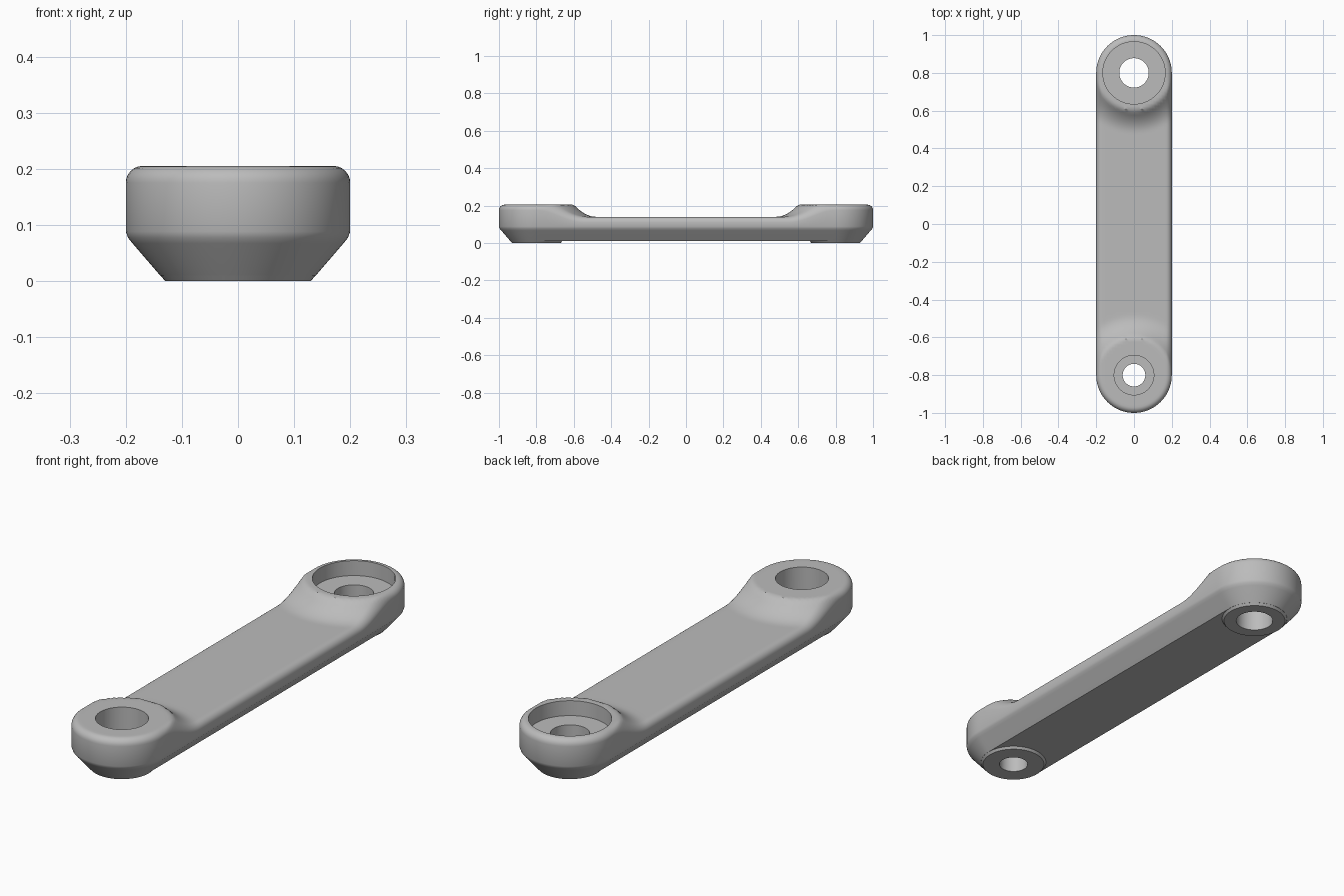
import bpy, bmesh, math

cube = bpy.data.objects.get("Cube")
if cube:
    bpy.data.objects.remove(cube, do_unlink=True)

R = 0.2            # half width of the arm
PIVOT = 0.8        # distance of each boss from the middle
ARM_TOP, BOSS_TOP = 0.14, 0.205
ROUND = 0.03       # rounding of the upper rim

metal = bpy.data.materials.new("grey metal")
metal.use_nodes = True
grey = (0.5, 0.5, 0.5, 1)
metal.diffuse_color = grey
metal.node_tree.nodes["Principled BSDF"].inputs["Base Color"].default_value = grey


def add_object(name, bm):
    mesh = bpy.data.meshes.new(name)
    bm.to_mesh(mesh)
    bm.free()
    mesh.materials.append(metal)
    obj = bpy.data.objects.new(name, mesh)
    bpy.context.collection.objects.link(obj)
    return obj


def cone(name, y, r_low, r_high, z_low, z_high):
    bm = bmesh.new()
    bmesh.ops.create_cone(bm, cap_ends=True, segments=64, radius1=r_low,
                          radius2=r_high, depth=z_high - z_low)
    bmesh.ops.translate(bm, verts=bm.verts, vec=(0, y, (z_low + z_high) / 2))
    return add_object(name, bm)


def outline(inset):
    """Rounded-end outline, shrunk by the inset."""
    r = R - inset
    arc, side = 40, 100
    points = []
    for sign in (1, -1):
        for i in range(arc):
            a = math.pi * i / arc
            points.append((sign * r * math.cos(a), sign * (PIVOT + r * math.sin(a))))
        for i in range(side):
            points.append((-sign * r, sign * PIVOT * (1 - 2 * i / side)))
    return points


def top_height(x, y):
    """Raised round bosses that sweep down to the flat arm."""
    d = math.hypot(x, abs(y) - PIVOT)
    if abs(y) > PIVOT or d <= R:
        return BOSS_TOP
    t = min(1, (d - R) / 0.12)
    return ARM_TOP + (BOSS_TOP - ARM_TOP) * (1 - t) ** 2


# Body: rings up the chamfer and wall, over the rounded rim, to the centre line
bm = bmesh.new()
rings = []
for inset, z in ((0.061, 0.01), (0.012, 0.067), (0.004, 0.077), (0, 0.088)):
    rings.append([bm.verts.new((x, y, z)) for x, y in outline(inset)])
rim = [ROUND * (1 - math.cos(math.pi / 2 * i / 6)) for i in range(7)]
flat = [ROUND + (R - ROUND) * i / 12 for i in range(1, 13)]
for inset in rim + flat:
    edge = max(0, ROUND - inset)
    drop = ROUND - math.sqrt(max(0, ROUND ** 2 - edge ** 2))
    rings.append([bm.verts.new((x, y, top_height(x, y) - drop))
                  for x, y in outline(inset)])
count = len(rings[0])
for low, high in zip(rings, rings[1:]):
    for i in range(count):
        j = (i + 1) % count
        bm.faces.new((low[i], low[j], high[j], high[i]))
bm.faces.new(rings[0][::-1])
bmesh.ops.remove_doubles(bm, verts=bm.verts, dist=0.0002)
bmesh.ops.recalc_face_normals(bm, faces=bm.faces)
body = add_object("link_arm", bm)


def combine(tool, operation):
    mod = body.modifiers.new(operation, 'BOOLEAN')
    mod.operation, mod.object, mod.solver = operation, tool, 'EXACT'
    bpy.ops.object.modifier_apply(modifier=mod.name)
    bpy.data.objects.remove(tool, do_unlink=True)


bpy.context.view_layer.objects.active = body
body.select_set(True)

# Shallow round pads beneath, then stepped holes: pivot, bore, recess, ledge
for y, bore, recess, ledge in ((PIVOT, 0.078, 0.165, 0.14),
                               (-PIVOT, 0.06, 0.105, 0.075)):
    combine(cone("pad", y, 0.13, 0.14, 0, 0.012), 'UNION')
    combine(cone("bore_cutter", y, bore, bore, -0.1, 0.4), 'DIFFERENCE')
    combine(cone("recess_cutter", y, recess, recess, ledge, 0.4), 'DIFFERENCE')

bpy.ops.object.shade_smooth_by_angle(angle=math.radians(35))
